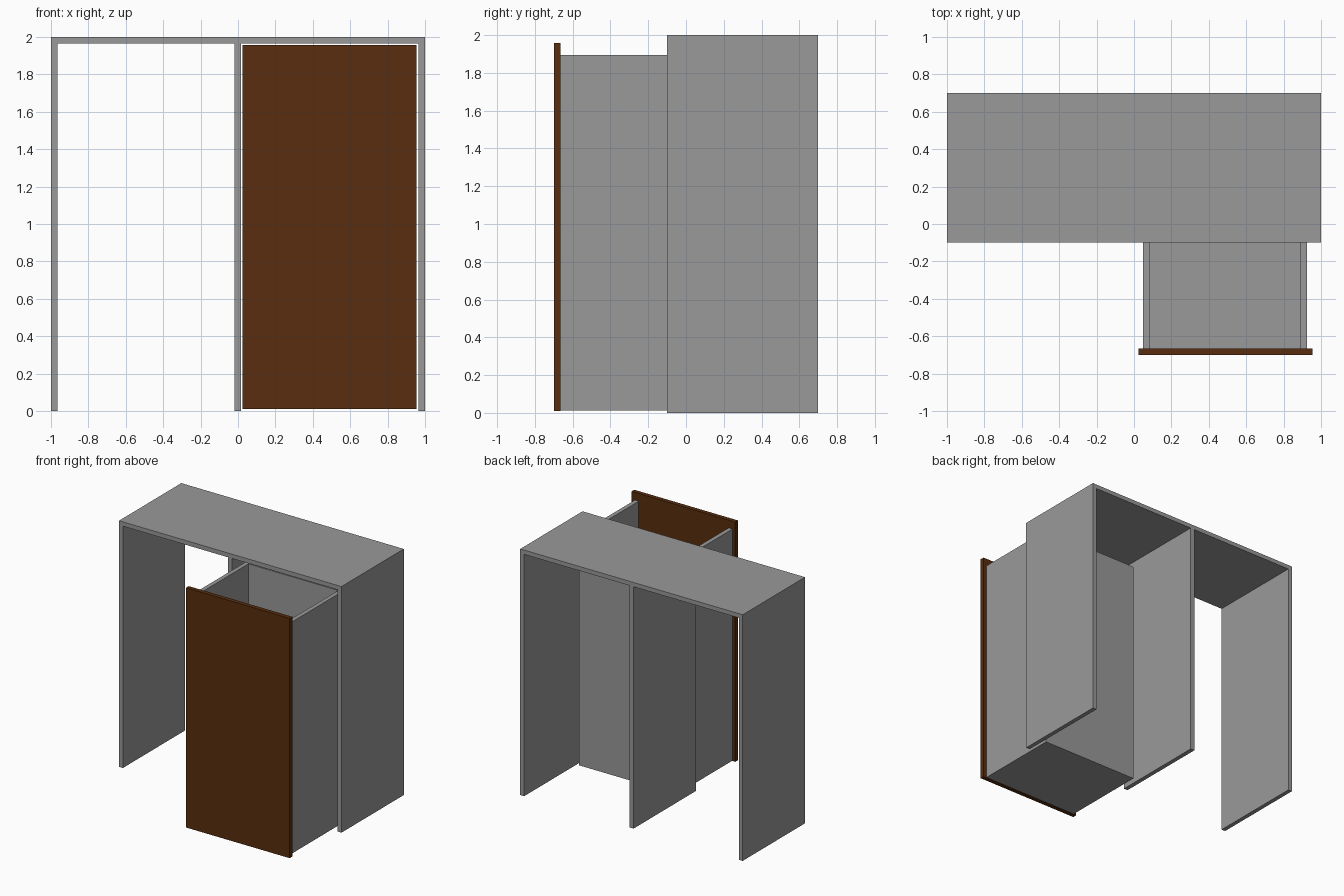
import bpy, bmesh

if "Cube" in bpy.data.objects:
    bpy.data.objects.remove(bpy.data.objects["Cube"])


def material(name, rgb):
    m = bpy.data.materials.new(name)
    m.diffuse_color = (*rgb, 1.0)
    m.use_nodes = True
    m.node_tree.nodes["Principled BSDF"].inputs["Base Color"].default_value = m.diffuse_color
    return m


GREY = material("grey board", (0.32, 0.32, 0.32))
BROWN = material("dark brown wood", (0.098, 0.026, 0.0045))
T = 0.035  # board thickness


def add_object(name, bm, mat):
    bmesh.ops.recalc_face_normals(bm, faces=bm.faces)
    me = bpy.data.meshes.new(name)
    bm.to_mesh(me)
    bm.free()
    me.materials.append(mat)
    ob = bpy.data.objects.new(name, me)
    bpy.context.collection.objects.link(ob)
    return ob


def extrude(name, profile, axis, a, b, mat):
    """Extrude a 2D profile along y (profile is x,z) or z (profile is x,y)."""
    bm = bmesh.new()
    put = (lambda u, v, w: (u, w, v)) if axis == "y" else (lambda u, v, w: (u, v, w))
    face = bm.faces.new([bm.verts.new(put(u, v, a)) for u, v in profile])
    geom = bmesh.ops.extrude_face_region(bm, geom=[face])["geom"]
    verts = [g for g in geom if isinstance(g, bmesh.types.BMVert)]
    bmesh.ops.translate(bm, verts=verts, vec=put(0, 0, b - a))
    return add_object(name, bm, mat)


def rect(x0, x1, y0, y1):
    return [(x0, y0), (x1, y0), (x1, y1), (x0, y1)]


# Cabinet frame: two sides, a middle divider and a top, open front and back
DL, DR, H = -0.019, 0.017, 2.0
frame = [(-1, 0), (-1 + T, 0), (-1 + T, H - T), (DL, H - T), (DL, 0), (DR, 0),
         (DR, H - T), (1 - T, H - T), (1 - T, 0), (1, 0), (1, H), (-1, H)]
extrude("cabinet_frame", frame, "y", -0.1, 0.7, GREY)

# Pulled-out drawer: sides and back as one U wall, with a floor inside
X0, X1, Y0, Y1 = 0.048, 0.926, -0.665, 0.05
Z0, Z1 = 0.013, 1.895
wall = [(X0, Y0), (X0 + T, Y0), (X0 + T, Y1 - T), (X1 - T, Y1 - T),
        (X1 - T, Y0), (X1, Y0), (X1, Y1), (X0, Y1)]
extrude("drawer_walls", wall, "z", Z0, Z1, GREY)
extrude("drawer_floor", rect(X0 + T, X1 - T, Y0, Y1 - T), "z", Z0, Z0 + T, GREY)

# Wooden drawer front
extrude("drawer_front", rect(0.023, 0.955, -0.7, Y0), "z", 0.01, 1.958, BROWN)
